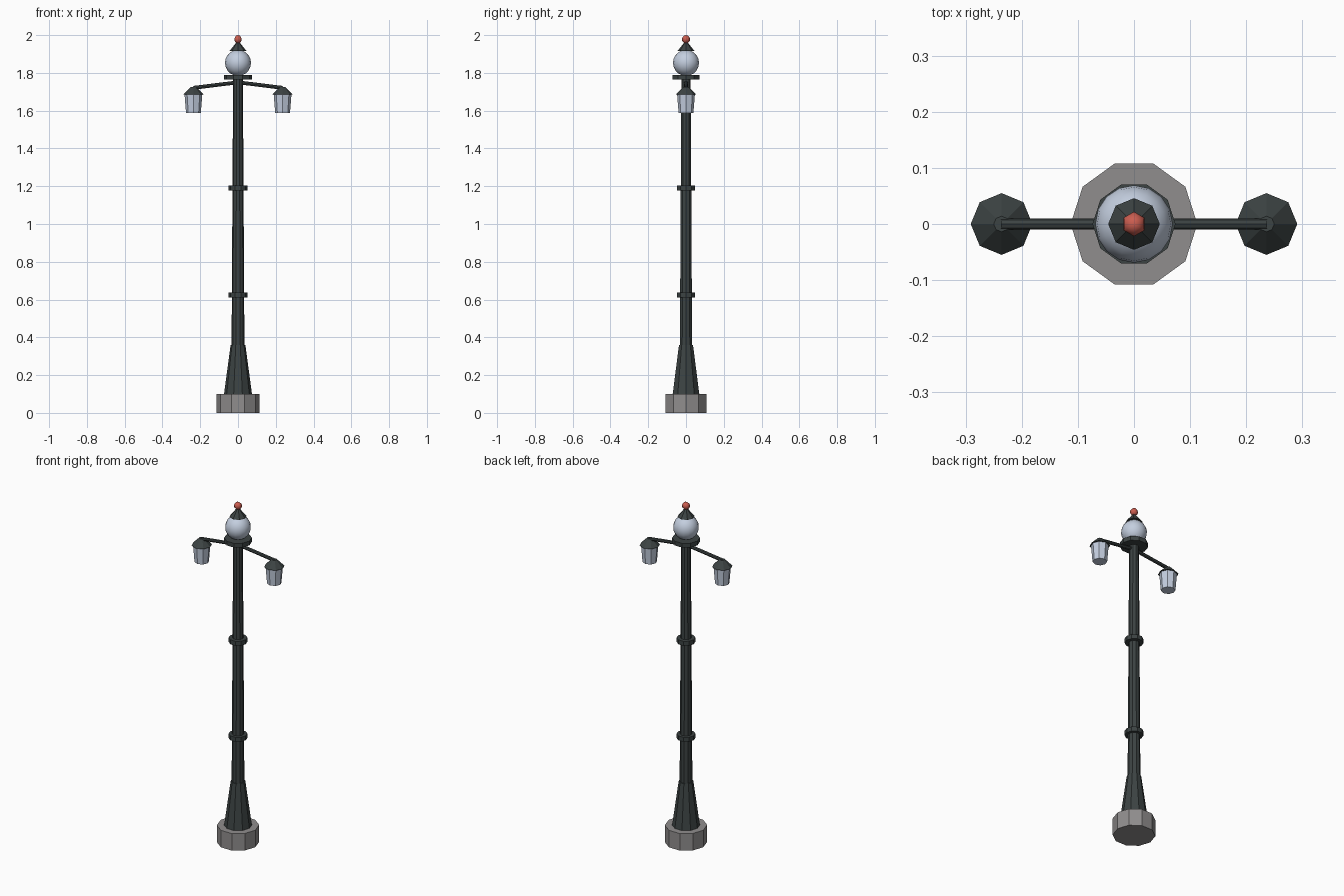
import bpy
from math import radians
from mathutils import Vector

cube = bpy.data.objects.get("Cube")
if cube:
    bpy.data.objects.remove(cube, do_unlink=True)


def material(name, rgb):
    m = bpy.data.materials.new(name)
    m.use_nodes = True
    m.diffuse_color = (*rgb, 1)
    m.node_tree.nodes["Principled BSDF"].inputs["Base Color"].default_value = (*rgb, 1)
    return m


iron = material("dark iron", (0.045, 0.056, 0.056))
stone = material("grey stone", (0.28, 0.27, 0.27))
glass = material("pale glass", (0.55, 0.62, 0.74))
red = material("red finial", (0.60, 0.11, 0.08))


def finish(name, mat, smooth=None):
    ob = bpy.context.object
    ob.name = name
    ob.data.materials.append(mat)
    if smooth:
        bpy.ops.object.shade_smooth_by_angle(angle=radians(smooth))
    return ob


def drum(name, mat, z0, z1, r0, r1, x=0, sides=10):
    """Upright tapered prism with one corner pointing along +x."""
    bpy.ops.mesh.primitive_cone_add(vertices=sides, radius1=r0, radius2=r1, depth=z1 - z0,
                                    location=(x, 0, (z0 + z1) / 2),
                                    rotation=(0, 0, radians(90)))
    return finish(name, mat)


def ball(name, mat, z, r, segments, rings, smooth=None):
    bpy.ops.mesh.primitive_uv_sphere_add(segments=segments, ring_count=rings,
                                         radius=r, location=(0, 0, z))
    return finish(name, mat, smooth)


def rod(name, mat, a, b, r, sides=8):
    a, b = Vector(a), Vector(b)
    d = b - a
    bpy.ops.mesh.primitive_cylinder_add(vertices=sides, radius=r, depth=d.length,
                                        location=(a + b) / 2,
                                        rotation=d.to_track_quat('Z', 'Y').to_euler())
    return finish(name, mat)


# Foot and post
drum("stone_base", stone, 0, 0.10, 0.113, 0.113)
drum("post_flare", iron, 0.10, 0.36, 0.074, 0.039)
drum("post", iron, 0.36, 1.77, 0.034, 0.026)
for name, z in (("lower_ring", 0.625), ("upper_ring", 1.19)):
    drum(name, iron, z - 0.013, z + 0.013, 0.05, 0.05)

# Top lamp
drum("globe_collar", iron, 1.765, 1.79, 0.074, 0.074)
ball("globe", glass, 1.853, 0.069, 16, 10, 60)
drum("globe_cap", iron, 1.915, 1.962, 0.046, 0.008, sides=8)
ball("finial", red, 1.978, 0.022, 6, 6, 60)

# Side arms with hanging lamps
for side, s in (("left", 1), ("right", -1)):
    x = s * 0.236
    rod(side + "_arm", iron, (0, 0, 1.75), (x, 0, 1.721), 0.01)
    drum(side + "_lamp_cap", iron, 1.685, 1.726, 0.055, 0.014, x, 8)
    drum(side + "_lamp_glass", glass, 1.587, 1.685, 0.039, 0.047, x, 8)
